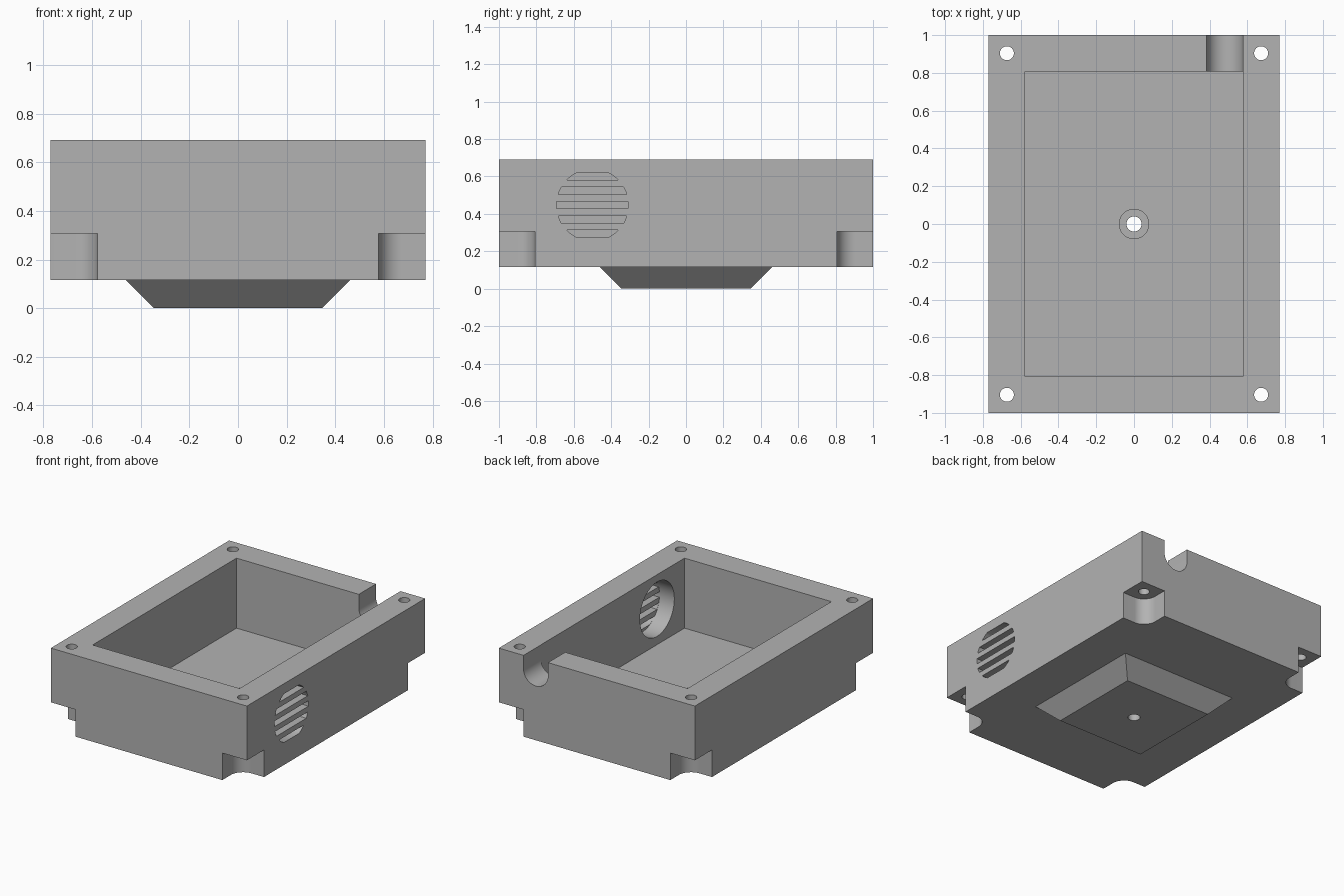
import bpy, bmesh, math
from mathutils import Matrix

cube = bpy.data.objects.get("Cube")
if cube:
    bpy.data.objects.remove(cube, do_unlink=True)

HX, HY = 0.77, 1.0              # half width and half length
BASE, FLOOR, TOP = 0.115, 0.195, 0.692
POCKET_X, POCKET_Y = 0.577, 0.807
HOLE_X, HOLE_Y = 0.673, 0.904
NOTCH_R, NOTCH_TOP = 0.096, 0.307

grey = bpy.data.materials.new("plain grey")
grey.use_nodes = True
grey.diffuse_color = (0.45, 0.45, 0.45, 1)
grey.node_tree.nodes["Principled BSDF"].inputs["Base Color"].default_value = (0.45, 0.45, 0.45, 1)


def finish(name, bm):
    bmesh.ops.recalc_face_normals(bm, faces=bm.faces)
    mesh = bpy.data.meshes.new(name)
    bm.to_mesh(mesh)
    bm.free()
    mesh.materials.append(grey)
    obj = bpy.data.objects.new(name, mesh)
    bpy.context.collection.objects.link(obj)
    return obj


def prism(name, points, axis, start, end):
    """Extrude a 2D profile along an axis."""
    place = {"x": lambda u, v, w: (w, u, v),
             "y": lambda u, v, w: (u, w, v),
             "z": lambda u, v, w: (u, v, w)}[axis]
    bm = bmesh.new()
    low = [bm.verts.new(place(u, v, start)) for u, v in points]
    high = [bm.verts.new(place(u, v, end)) for u, v in points]
    bm.faces.new(low)
    bm.faces.new(high)
    for i in range(len(low)):
        j = (i + 1) % len(low)
        bm.faces.new((low[i], low[j], high[j], high[i]))
    return finish(name, bm)


def rect(hx, hy):
    return [(-hx, -hy), (hx, -hy), (hx, hy), (-hx, hy)]


def arc(cx, cy, r, a0, a1, n):
    return [(cx + r * math.cos(a0 + (a1 - a0) * i / n),
             cy + r * math.sin(a0 + (a1 - a0) * i / n)) for i in range(n + 1)]


def circle(cx, cy, r, n=48):
    return arc(cx, cy, r, 0, 2 * math.pi, n)[:-1]


def boolean(target, tool, operation="DIFFERENCE"):
    bpy.context.view_layer.objects.active = target
    mod = target.modifiers.new("cut", "BOOLEAN")
    mod.operation, mod.solver, mod.object = operation, "EXACT", tool
    bpy.ops.object.modifier_apply(modifier=mod.name)
    bpy.data.objects.remove(tool, do_unlink=True)


# Outer block with the tapered foot below
body = prism("enclosure_body", rect(HX, HY), "z", BASE, TOP)
bm = bmesh.new()
foot_top = 0.15
bmesh.ops.create_cone(bm, cap_ends=True, segments=4, depth=foot_top,
                      radius1=0.345 * math.sqrt(2),
                      radius2=(0.345 + foot_top) * math.sqrt(2),
                      matrix=Matrix.Translation((0, 0, foot_top / 2)) @ Matrix.Rotation(math.pi / 4, 4, "Z"))
boolean(body, finish("foot", bm), "UNION")

# Open pocket
boolean(body, prism("pocket", rect(POCKET_X, POCKET_Y), "z", FLOOR, TOP + 0.1))

# Corner notches with rounded inner corners, and screw holes
for sx in (-1, 1):
    for sy in (-1, 1):
        outline = arc(HOLE_X, HOLE_Y, NOTCH_R, math.pi, 1.5 * math.pi, 16)
        outline += [(HX + 0.1, HOLE_Y - NOTCH_R), (HX + 0.1, HY + 0.1), (HOLE_X - NOTCH_R, HY + 0.1)]
        outline = [(sx * x, sy * y) for x, y in outline]
        boolean(body, prism("notch", outline, "z", BASE - 0.05, NOTCH_TOP))
        boolean(body, prism("screw_hole", circle(sx * HOLE_X, sy * HOLE_Y, 0.037, 32), "z", 0.2, TOP + 0.1))

# Counterbored hole through the floor and foot
boolean(body, prism("counterbore", circle(0, 0, 0.078), "z", 0.12, FLOOR + 0.1))
boolean(body, prism("centre_hole", circle(0, 0, 0.04, 32), "z", -0.1, FLOOR + 0.1))

# Round-bottomed cable slot in the back wall
slot = arc(0.48, TOP - 0.096, 0.096, math.pi, 2 * math.pi, 24)
slot += [(0.576, TOP + 0.1), (0.384, TOP + 0.1)]
boolean(body, prism("cable_slot", slot, "y", POCKET_Y - 0.06, HY + 0.1))

# Round fan recess inside the left wall, with grille slots to the outside
FAN_Y, FAN_Z, FAN_R = -0.5, 0.447, 0.193
boolean(body, prism("fan_recess", circle(FAN_Y, FAN_Z, FAN_R), "x", POCKET_X - 0.06, HX - 0.077))
for i in range(-2, 3):
    a0 = math.asin((i * 0.077 - 0.0195) / FAN_R)
    a1 = math.asin((i * 0.077 + 0.0195) / FAN_R)
    r = FAN_R - 0.001
    opening = arc(FAN_Y, FAN_Z, r, a0, a1, 4) + arc(FAN_Y, FAN_Z, r, math.pi - a1, math.pi - a0, 4)
    boolean(body, prism("grille_slot", opening, "x", HX - 0.12, HX + 0.1))

bpy.ops.object.select_all(action="DESELECT")
body.select_set(True)
bpy.context.view_layer.objects.active = body
bpy.ops.object.shade_smooth_by_angle(angle=math.radians(30))
